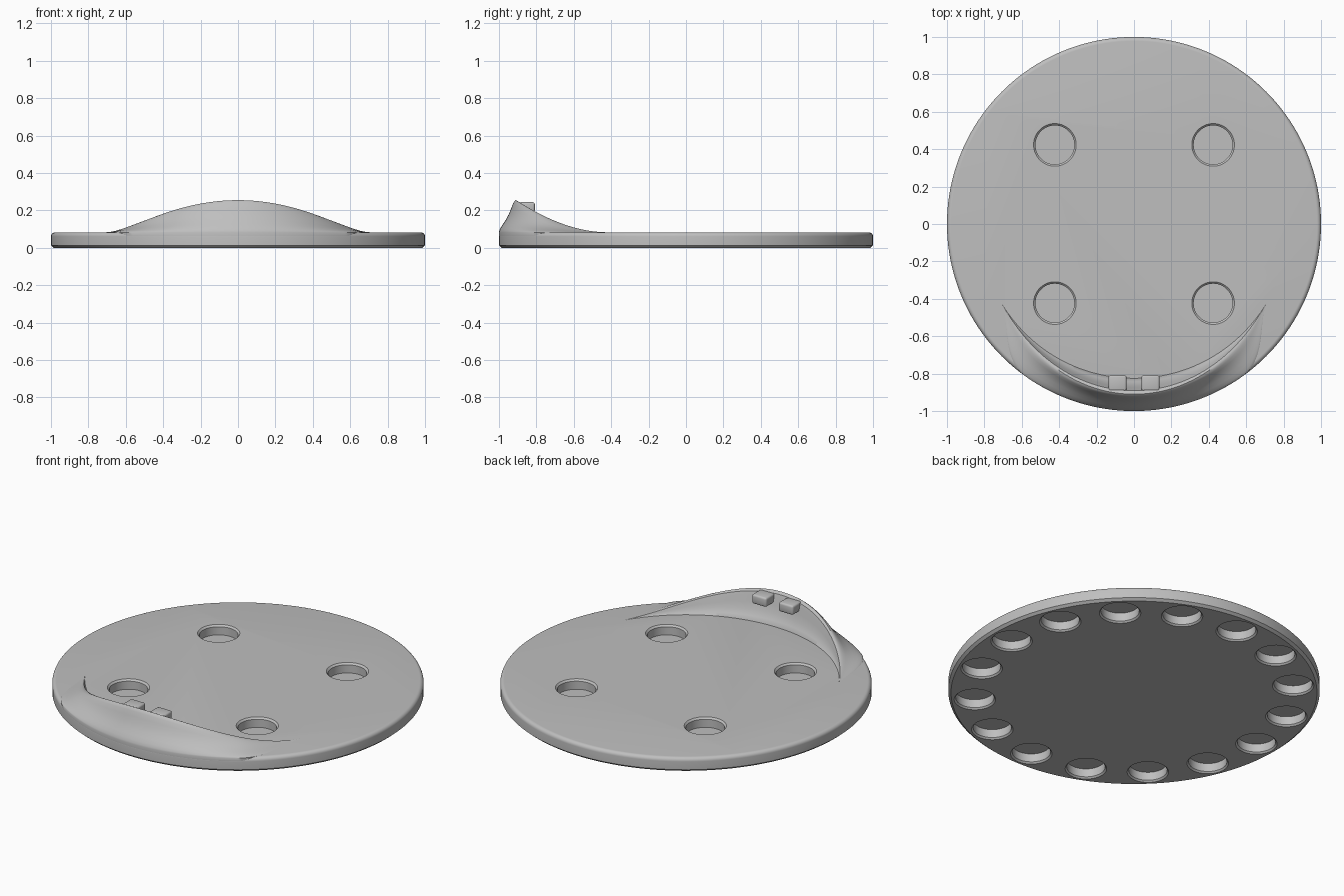
import bpy, bmesh, math
from mathutils import Vector

cube = bpy.data.objects.get("Cube")
if cube:
    bpy.data.objects.remove(cube, do_unlink=True)

grey = bpy.data.materials.new("light grey")
grey.use_nodes = True
COLOUR = (0.52, 0.52, 0.52, 1)
grey.diffuse_color = COLOUR
grey.node_tree.nodes["Principled BSDF"].inputs["Base Color"].default_value = COLOUR

TOP = 0.083


def finish(name, bm, angle=30):
    bmesh.ops.recalc_face_normals(bm, faces=bm.faces)
    mesh = bpy.data.meshes.new(name)
    bm.to_mesh(mesh)
    bm.free()
    mesh.materials.append(grey)
    obj = bpy.data.objects.new(name, mesh)
    bpy.context.collection.objects.link(obj)
    smooth(obj, angle)
    return obj


def smooth(obj, angle=30):
    bpy.ops.object.select_all(action="DESELECT")
    obj.select_set(True)
    bpy.context.view_layer.objects.active = obj
    bpy.ops.object.shade_smooth_by_angle(angle=math.radians(angle))


def lathe(bm, profile, steps, centre=(0, 0)):
    """Closed turned solid from (radius, z) points, capped at both ends."""
    rings = []
    for r, z in profile:
        rings.append([bm.verts.new((centre[0] + r * math.cos(math.tau * i / steps),
                                    centre[1] + r * math.sin(math.tau * i / steps), z))
                      for i in range(steps)])
    for a, b in zip(rings, rings[1:]):
        for i in range(steps):
            j = (i + 1) % steps
            bm.faces.new((a[i], a[j], b[j], b[i]))
    bm.faces.new(rings[0][::-1])
    bm.faces.new(rings[-1])


# Round base with a chamfered foot and a rounded top edge
bm = bmesh.new()
fillet = 0.022
profile = [(0.985, 0), (1, 0.013)]
for k in range(7):
    a = math.pi / 2 * k / 6
    profile.append((1 - fillet + fillet * math.cos(a), TOP - fillet + fillet * math.sin(a)))
lathe(bm, profile, 160)
base = finish("base_disc", bm)

# Blind pockets: four in the top, a ring of sixteen underneath
bm = bmesh.new()
for sx in (-1, 1):
    for sy in (-1, 1):
        lathe(bm, [(0.104, 0.025), (0.104, TOP - 0.01), (0.114, TOP), (0.114, TOP + 0.05)],
              48, (0.423 * sx, 0.423 * sy))
for i in range(16):
    a = math.tau * i / 16
    lathe(bm, [(0.112, -0.05), (0.112, 0), (0.103, 0.009), (0.103, 0.058)],
          48, (0.86 * math.cos(a), 0.86 * math.sin(a)))
cutter = finish("pocket_cutter", bm)
cutter.hide_render = True
cut = base.modifiers.new("pockets", "BOOLEAN")
cut.operation = "DIFFERENCE"
cut.solver = "EXACT"
cut.object = cutter
bpy.ops.object.select_all(action="DESELECT")
base.select_set(True)
bpy.context.view_layer.objects.active = base
bpy.ops.object.modifier_apply(modifier=cut.name)
bpy.data.objects.remove(cutter, do_unlink=True)
smooth(base)

# Curved lip: sections swept round the front rim, highest in the middle
INNER, SWEEP, ROOT = 0.825, 60, 0.064
# (share across the inner or outer slope, share of the height)
inner_slope = [(0, 0), (0.22, 0.14), (0.42, 0.34), (0.58, 0.58), (0.70, 0.82), (0.78, 0.94)]
outer_slope = [(0.08, 0.97), (0.16, 0.90), (0.27, 0.75), (0.40, 0.58), (0.58, 0.40),
               (0.76, 0.26), (0.90, 0.14), (0.98, 0.05), (1, 0)]


def lip_section(angle):
    t = abs(angle) / SWEEP
    rise = 0.5 + 0.5 * math.cos(math.pi * t)
    u = min(1, (1 - t) / 0.4)
    outer = INNER + (1 - INNER) * (u * u * (3 - 2 * u))
    crest = min(INNER + 0.085 * rise ** 0.8, outer)
    height = 0.172 * rise
    pts = [(INNER, ROOT)]
    pts += [(INNER + (crest - INNER) * s, TOP + height * h) for s, h in inner_slope]
    pts += [(crest, TOP + height)]
    pts += [(crest + (outer - crest) * s, TOP + height * h) for s, h in outer_slope]
    pts += [(outer, ROOT)]
    return pts


bm = bmesh.new()
steps = 80
sections = []
for i in range(steps + 1):
    angle = -SWEEP + 2 * SWEEP * i / steps
    a = math.radians(angle)
    sections.append([bm.verts.new((r * math.sin(a), -r * math.cos(a), z))
                     for r, z in lip_section(angle)])
for a, b in zip(sections, sections[1:]):
    for i in range(len(a)):
        j = (i + 1) % len(a)
        bm.faces.new((a[i], a[j], b[j], b[i]))
bmesh.ops.remove_doubles(bm, verts=bm.verts, dist=0.00005)
finish("front_lip", bm, 40)

# Two small rounded tabs behind the crest
for side, sx in (("left", 1), ("right", -1)):
    bm = bmesh.new()
    bmesh.ops.create_cube(bm, size=1)
    bmesh.ops.scale(bm, vec=Vector((0.096, 0.085, 0.055)), verts=bm.verts)
    bmesh.ops.translate(bm, vec=Vector((0.088 * sx, -0.851, 0.217)), verts=bm.verts)
    bmesh.ops.bevel(bm, geom=bm.edges[:], offset=0.011, segments=3, profile=0.5,
                    affect="EDGES")
    finish(side + "_tab", bm)
